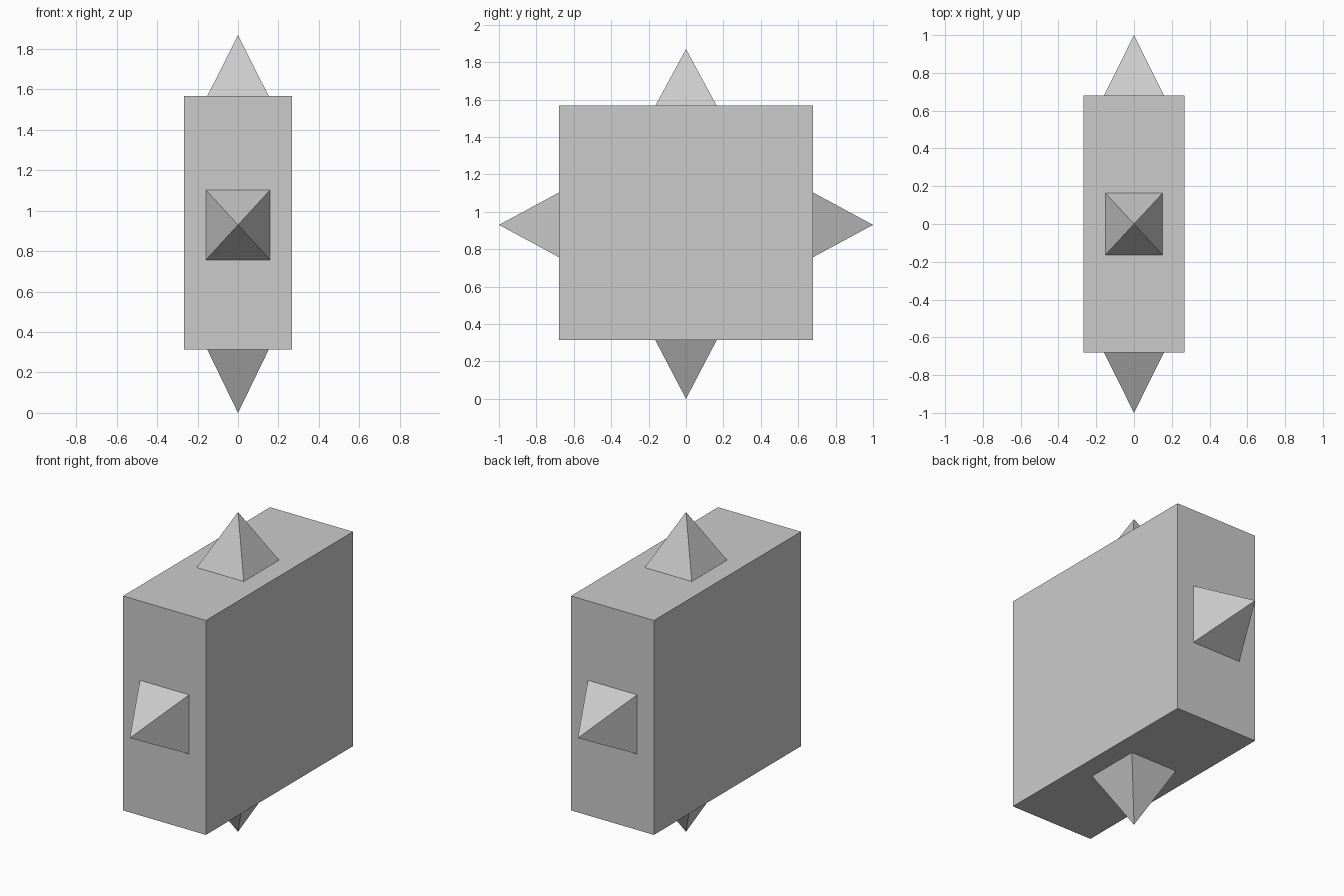
import bpy, bmesh
from math import pi, sqrt
from mathutils import Matrix, Vector

default = bpy.data.objects.get("Cube")
if default:
    bpy.data.objects.remove(default)

grey = bpy.data.materials.new("light_grey")
grey.use_nodes = True
colour = (0.6, 0.6, 0.6, 1)
grey.diffuse_color = colour
grey.node_tree.nodes["Principled BSDF"].inputs["Base Color"].default_value = colour


def add_object(name, bm):
    bmesh.ops.recalc_face_normals(bm, faces=bm.faces)
    mesh = bpy.data.meshes.new(name)
    bm.to_mesh(mesh)
    bm.free()
    mesh.materials.append(grey)
    obj = bpy.data.objects.new(name, mesh)
    bpy.context.collection.objects.link(obj)


def spike(name, base, tilt, half_x, half_side, length):
    """Four-sided pyramid whose base centre sits at base, tilted about x."""
    bm = bmesh.new()
    bmesh.ops.create_cone(bm, cap_ends=True, segments=4, radius1=sqrt(2),
                          radius2=0, depth=1,
                          matrix=Matrix.Rotation(pi / 4, 4, "Z"))
    bmesh.ops.translate(bm, verts=bm.verts, vec=(0, 0, 0.5))
    bmesh.ops.scale(bm, verts=bm.verts, vec=(half_x, half_side, length))
    bm.transform(Matrix.Translation(base) @ Matrix.Rotation(tilt, 4, "X"))
    add_object(name, bm)


# Block body
bottom, top, half_depth = 0.313, 1.567, 0.679
bm = bmesh.new()
bmesh.ops.create_cube(bm, size=1)
bmesh.ops.scale(bm, verts=bm.verts, vec=(0.536, 2 * half_depth, top - bottom))
bmesh.ops.translate(bm, verts=bm.verts, vec=(0, 0, (bottom + top) / 2))
add_object("body", bm)

# Spikes on the four narrow sides
spike("top_spike", Vector((0, 0, top)), 0, 0.152, 0.164, 1.87 - top)
spike("bottom_spike", Vector((0, 0, bottom)), pi, 0.152, 0.164, bottom)
for name, side in (("front_spike", -1), ("back_spike", 1)):
    spike(name, Vector((0, side * half_depth, 0.93)), -side * pi / 2,
          0.159, 0.173, 1 - half_depth)
